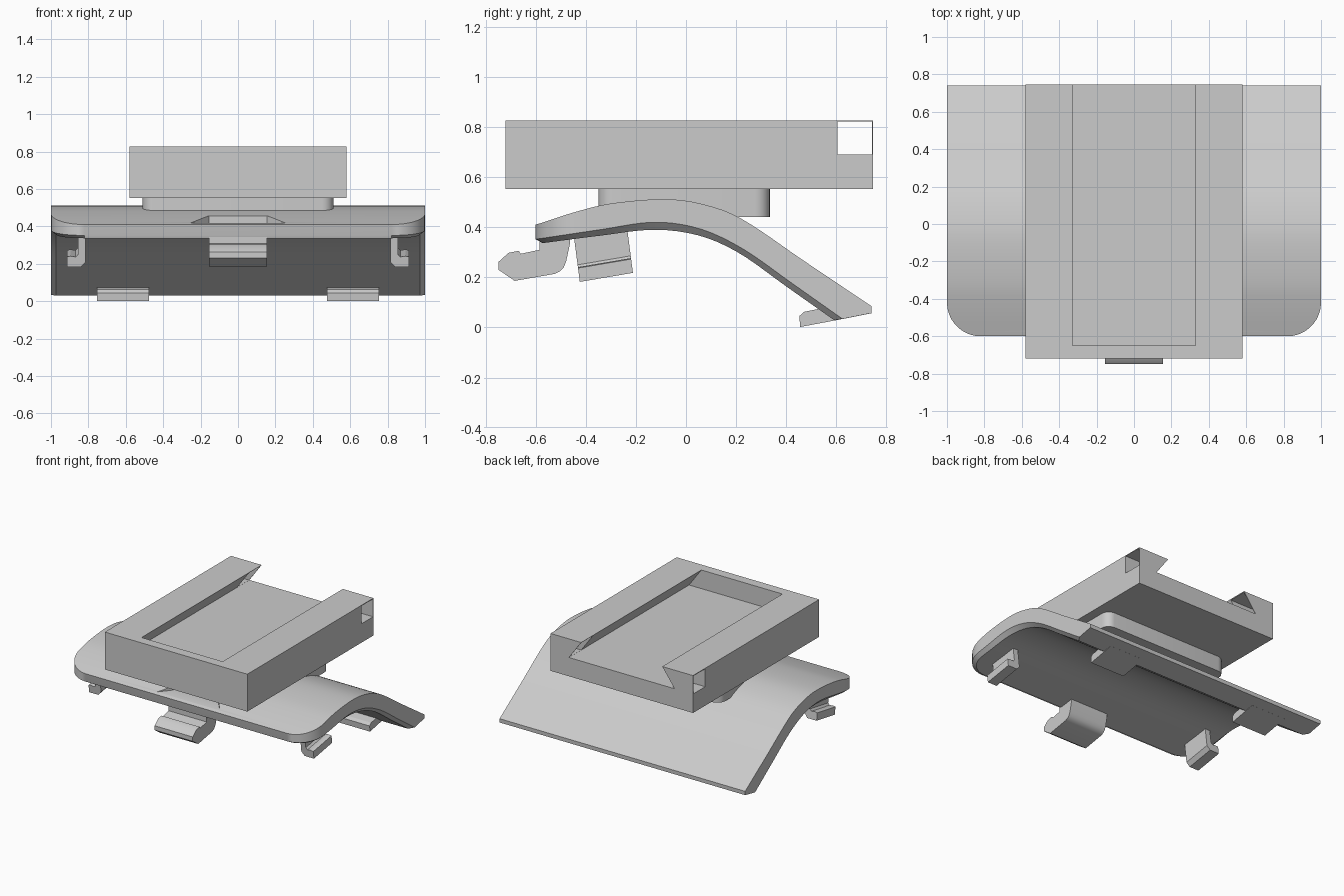
import bpy, bmesh, math
from mathutils import Vector

if "Cube" in bpy.data.objects:
    bpy.data.objects.remove(bpy.data.objects["Cube"])

grey = bpy.data.materials.new("light_grey")
grey.diffuse_color = (0.60, 0.60, 0.60, 1)
grey.use_nodes = True
grey.node_tree.nodes["Principled BSDF"].inputs["Base Color"].default_value = grey.diffuse_color


def add_mesh(name, verts, faces):
    me = bpy.data.meshes.new(name)
    me.from_pydata([tuple(v) for v in verts], [], faces)
    bm = bmesh.new()
    bm.from_mesh(me)
    bmesh.ops.remove_doubles(bm, verts=bm.verts, dist=1e-5)
    bmesh.ops.recalc_face_normals(bm, faces=bm.faces)
    bm.to_mesh(me)
    bm.free()
    me.materials.append(grey)
    ob = bpy.data.objects.new(name, me)
    bpy.context.collection.objects.link(ob)
    return ob


def loft(name, rings):
    """Skin a list of equal-length rings and cap both ends."""
    n = len(rings[0])
    verts = [v for r in rings for v in r]
    faces = [(k * n + i, k * n + (i + 1) % n, (k + 1) * n + (i + 1) % n, (k + 1) * n + i)
             for k in range(len(rings) - 1) for i in range(n)]
    faces += [tuple(range(n)), tuple(range(len(verts) - n, len(verts)))]
    return add_mesh(name, verts, faces)


def prism(name, ring, offset):
    off = Vector(offset)
    ring = [Vector(p) for p in ring]
    return loft(name, [ring, [p + off for p in ring]])


def cut(ob, *cutters):
    for c in cutters:
        m = ob.modifiers.new("cut", 'BOOLEAN')
        m.operation, m.solver, m.object = 'DIFFERENCE', 'EXACT', c
    bpy.context.view_layer.update()
    dg = bpy.context.evaluated_depsgraph_get()
    me = bpy.data.meshes.new_from_object(ob.evaluated_get(dg))
    ob.modifiers.clear()
    ob.data = me
    for c in cutters:
        bpy.data.objects.remove(c)


def smooth(ob, deg=25):
    bpy.ops.object.select_all(action='DESELECT')
    ob.select_set(True)
    bpy.context.view_layer.objects.active = ob
    bpy.ops.object.shade_smooth_by_angle(angle=math.radians(deg))


def curve_z(pts, y):
    """Smooth curve through (y, z) points."""
    n = len(pts)
    i = max(k for k in range(n - 1) if k == 0 or pts[k][0] <= y)

    def slope(k):
        a, b = pts[max(k - 1, 0)], pts[min(k + 1, n - 1)]
        return (b[1] - a[1]) / (b[0] - a[0])
    (y0, z0), (y1, z1) = pts[i], pts[i + 1]
    h = y1 - y0
    t = (y - y0) / h
    return (z0 * (2*t**3 - 3*t*t + 1) + z1 * (3*t*t - 2*t**3)
            + h * (slope(i) * (t**3 - 2*t*t + t) + slope(i + 1) * (t**3 - t*t)))


# Curved plate: bent lengthwise, rounded front corners, chamfered underside
top = [(-.6, .41), (-.445, .46), (-.305, .494), (-.085, .512), (.055, .495),
       (.21, .44), (.475, .263), (.74, .085)]
side = [(-.6, .352), (-.345, .39), (-.125, .42), (.055, .394), (.225, .315), (.425, .175), (.625, .034)]
under = [(-.57, .337), (-.345, .366), (-.125, .39), (.055, .366), (.21, .298), (.40, .164), (.59, .03)]
R, C = .18, .028
stations = []
for k in range(10):
    a = math.radians(10 * k)
    s, c = math.sin(a), math.cos(a)
    stations.append((1 - R + R * s, -.6 + R - R * c, 1 - R + (R - C) * s, -.6 + R - (R - C) * c))
for k in range(1, 27):
    y = -.42 + 1.045 * k / 26
    stations.append((1, y, 1 - C, -.42 + 1.01 * k / 26))
rings = []
for w, y, wi, yi in stations:
    zt, zs, zu = curve_z(top, y), curve_z(side, y), curve_z(under, yi)
    rings.append([(-w, y, zt), (w, y, zt), (w, y, zs), (wi, yi, zu), (-wi, yi, zu), (-w, y, zs)])
rings.append([(-1, .74, .085), (1, .74, .085), (1, .74, .057),
              (1 - C, .739, .0565), (C - 1, .739, .0565), (-1, .74, .057)])
plate = loft("curved_plate", rings)
# Shallow tapered recess at the front edge
cut(plate, prism("recess_cutter", [(-.292, -.62, .418), (.292, -.62, .418),
                                   (.155, -.455, .418), (-.155, -.455, .418)], (0, 0, .2)))
smooth(plate)

# Mounting pad with rounded vertical edges
pad_ring = []
for cx, cy, a0 in ((.45, .275, 0), (-.45, .275, 90), (-.45, -.29, 180), (.45, -.29, 270)):
    for k in range(7):
        a = math.radians(a0 + 15 * k)
        pad_ring.append((cx + .06 * math.cos(a), cy + .06 * math.sin(a), .44))
smooth(prism("mounting_pad", pad_ring, (0, 0, .112)))

# Slotted holder block: dovetail channel open at the back, square cross hole
block = prism("holder_block", [(-.58, -.72, .552), (.58, -.72, .552), (.58, .747, .552), (-.58, .747, .552)],
              (0, 0, .275))
slope = (.43 - .33) / (.827 - .69)
tip = .33 - slope * .05
channel = prism("channel_cutter", [(-.43, -.65, .69), (.43, -.65, .69),
                                   (tip, -.65, .877), (-tip, -.65, .877)], (0, 1.6, 0))
hole = prism("hole_cutter", [(-1, .605, .691), (-1, .742, .691), (-1, .742, .822), (-1, .605, .822)], (2, 0, 0))
cut(block, channel, hole)

# Front latch hanging under the front edge
latch = [(-.748, .262), (-.708, .298), (-.668, .306), (-.66, .294), (-.585, .31), (-.585, .38),
         (-.46, .38), (-.464, .33), (-.478, .265), (-.488, .24), (-.503, .224), (-.524, .214),
         (-.684, .186), (-.748, .23)]
smooth(prism("front_latch", [(-.155, y, z) for y, z in latch], (.31, 0, 0)), 35)

# Side hooks and rear feet, mirrored left and right
hook = [(.815, -.04), (.855, -.04), (.855, .095), (.868, .108), (.895, .104), (.915, .108),
        (.915, .163), (.84, .163), (.815, .135)]
foot = [(.452, .045), (.47, .062), (.56, .08), (.64, .06), (.66, .0405), (.62, .033), (.456, .002)]
for s, label in ((-1, "left"), (1, "right")):
    prism(label + "_hook", [(s * x, -.445 + .13 * d, .345 - d) for x, d in hook], (0, .212, .036))
    prism(label + "_foot", [(s * .475, y, z) for y, z in foot], (s * .28, 0, 0))
